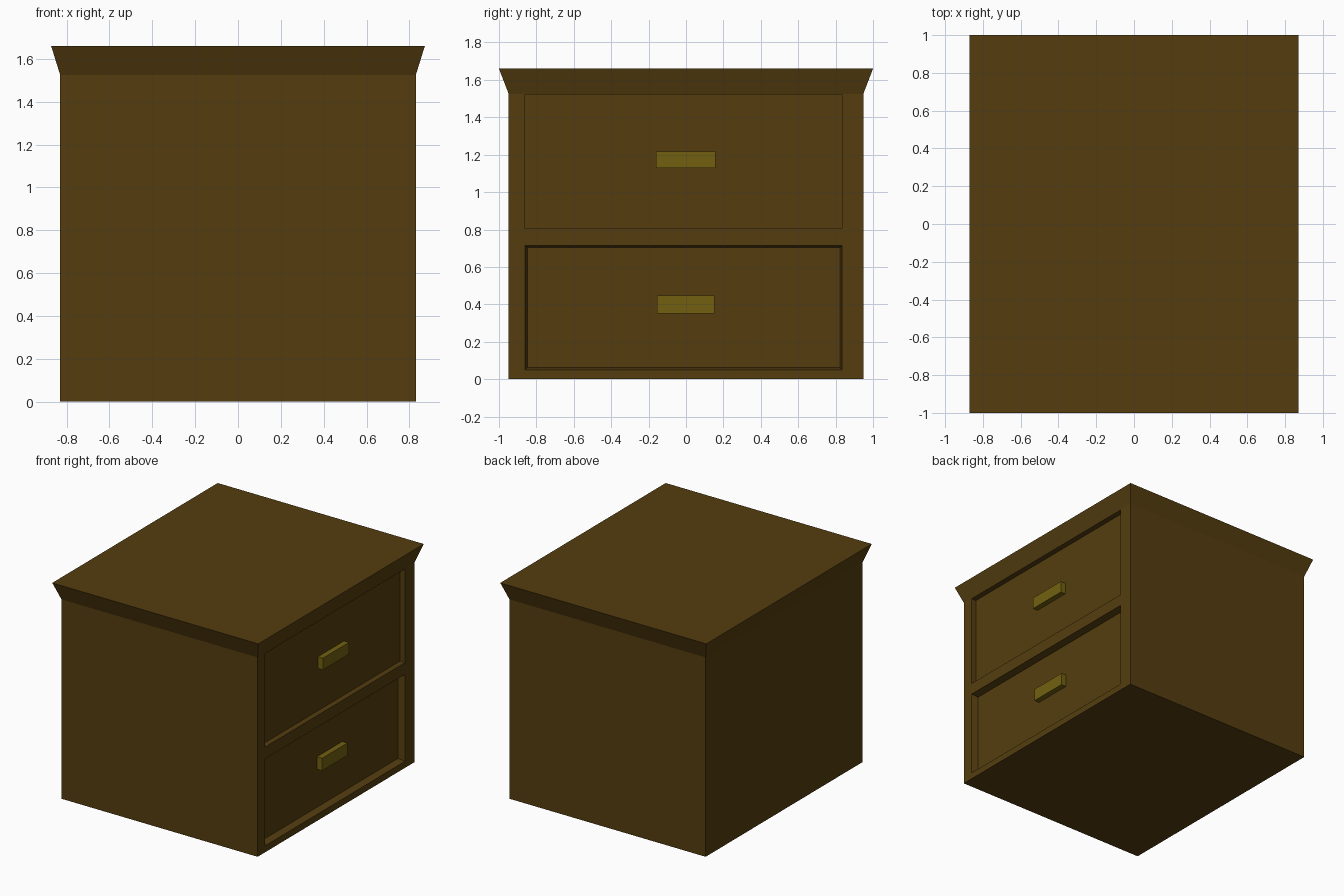
import bpy
import bmesh

if "Cube" in bpy.data.objects:
    bpy.data.objects.remove(bpy.data.objects["Cube"])


def material(name, color):
    mat = bpy.data.materials.new(name)
    mat.diffuse_color = color
    mat.use_nodes = True
    mat.node_tree.nodes["Principled BSDF"].inputs["Base Color"].default_value = mat.diffuse_color
    return mat


def loft(name, rings, mat=None):
    """Closed solid through successive four-point rings."""
    bm = bmesh.new()
    loops = [[bm.verts.new(p) for p in ring] for ring in rings]
    bm.faces.new(loops[0])
    bm.faces.new(loops[-1])
    for a, b in zip(loops, loops[1:]):
        for i in range(4):
            j = (i + 1) % 4
            bm.faces.new((a[i], a[j], b[j], b[i]))
    bmesh.ops.recalc_face_normals(bm, faces=bm.faces)
    mesh = bpy.data.meshes.new(name)
    bm.to_mesh(mesh)
    bm.free()
    obj = bpy.data.objects.new(name, mesh)
    bpy.context.collection.objects.link(obj)
    if mat:
        mesh.materials.append(mat)
    return obj


def flat_ring(hx, hy, z):
    return [(-hx, -hy, z), (hx, -hy, z), (hx, hy, z), (-hx, hy, z)]


def side_ring(x, y0, y1, z0, z1, inset=0.0):
    y0, y1, z0, z1 = y0 + inset, y1 - inset, z0 + inset, z1 - inset
    return [(x, y0, z0), (x, y1, z0), (x, y1, z1), (x, y0, z1)]


wood = material("wood", (0.09, 0.048, 0.005, 1))
brass = material("brass", (0.17, 0.118, 0.005, 1))
FACE = 0.83

# Cabinet body with flared top
cabinet = loft("cabinet", [flat_ring(FACE, 0.948, 0),
                           flat_ring(FACE, 0.948, 1.525),
                           flat_ring(0.872, 1.0, 1.66)], wood)

# Recessed drawer fronts: bottom z, top z, depth, wall taper; then the handle box
drawers = {
    "upper": (0.805, 1.521, 0.042, 0.0, (-0.16, 0.157, 1.128, 1.218), 0.83),
    "lower": (0.05, 0.715, 0.053, 0.012, (-0.155, 0.152, 0.352, 0.448), 0.82),
}
for name, (z0, z1, depth, taper, grip, grip_x) in drawers.items():
    opening = (-0.86, 0.835, z0, z1)
    cutter = loft(name + "_cutter", [side_ring(FACE - depth, *opening, taper),
                                     side_ring(FACE + depth, *opening, -taper)])
    cutter.hide_render = True
    cut = cabinet.modifiers.new(name + "_recess", 'BOOLEAN')
    cut.operation = 'DIFFERENCE'
    cut.solver = 'EXACT'
    cut.object = cutter
    bpy.context.view_layer.objects.active = cabinet
    bpy.ops.object.modifier_apply(modifier=cut.name)
    bpy.data.objects.remove(cutter)

    # Drawer handle
    loft(name + "_handle", [side_ring(FACE - depth, *grip),
                            side_ring(grip_x, *grip)], brass)
